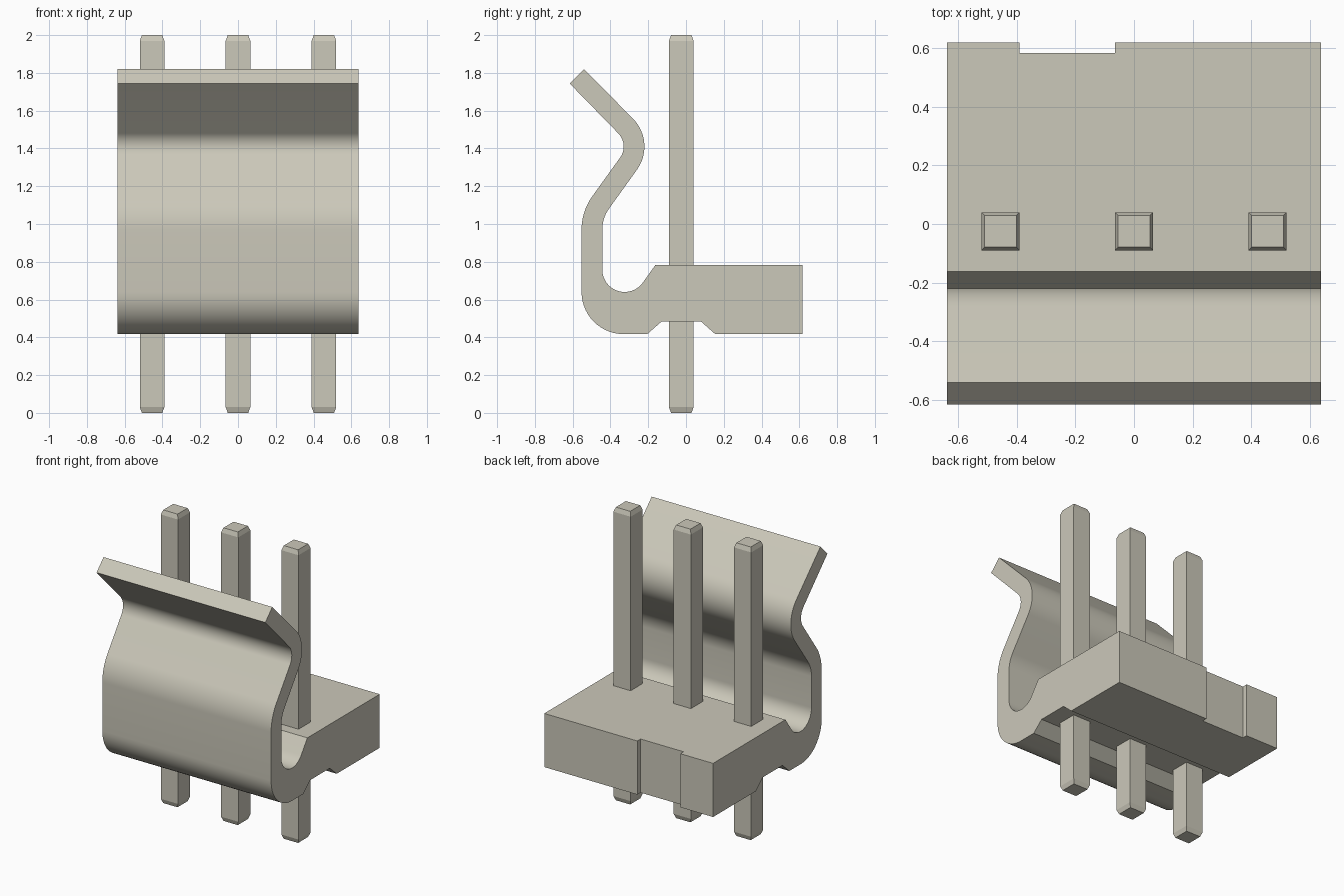
import bpy
import bmesh
from math import sin, cos, radians

default = bpy.data.objects.get("Cube")
if default:
    bpy.data.objects.remove(default, do_unlink=True)

# Warm light grey used everywhere
COLOUR = (0.60, 0.58, 0.49, 1.0)
mat = bpy.data.materials.new("warm light grey")
mat.use_nodes = True
mat.diffuse_color = COLOUR
mat.node_tree.nodes["Principled BSDF"].inputs["Base Color"].default_value = COLOUR


def make_object(name, bm):
    bmesh.ops.recalc_face_normals(bm, faces=bm.faces)
    mesh = bpy.data.meshes.new(name)
    bm.to_mesh(mesh)
    bm.free()
    mesh.materials.append(mat)
    obj = bpy.data.objects.new(name, mesh)
    bpy.context.collection.objects.link(obj)
    return obj


def make_box(name, low, high):
    bm = bmesh.new()
    bmesh.ops.create_cube(bm, size=1)
    for v in bm.verts:
        v.co = [(a + b) / 2 + c * (b - a) for a, b, c in zip(low, high, v.co)]
    return make_object(name, bm)


def arc(y, z, radius, start, end, steps=14):
    angles = [radians(start + (end - start) * i / steps) for i in range(steps + 1)]
    return [(y + radius * cos(a), z + radius * sin(a)) for a in angles]


# Housing: block and curved locking tab in one side profile
HALF_WIDTH = 0.637
profile = [(0.618, 0.417), (0.618, 0.783), (-0.162, 0.783)]
profile += arc(-0.325, 0.758, 0.118, -35, -180, 20)    # inside of the channel
profile += arc(-0.25, 0.97, 0.193, 180, 145)           # inside of the lower bend
profile += arc(-0.43, 1.41, 0.21, -35, 45)             # outside of the upper bend
profile += [(-0.54, 1.82), (-0.615, 1.743)]            # tip of the tab
profile += arc(-0.43, 1.41, 0.10, 45, -35)             # inside of the upper bend
profile += arc(-0.25, 0.97, 0.303, 145, 180)           # outside of the lower bend
profile += arc(-0.33, 0.64, 0.223, 180, 270)           # rounded front foot
profile += [(-0.205, 0.417), (-0.13, 0.483), (0.08, 0.483), (0.155, 0.417)]

bm = bmesh.new()
side = bm.faces.new([bm.verts.new((-HALF_WIDTH, y, z)) for y, z in profile])
extruded = bmesh.ops.extrude_face_region(bm, geom=[side])["geom"]
moved = [v for v in extruded if isinstance(v, bmesh.types.BMVert)]
bmesh.ops.translate(bm, verts=moved, vec=(2 * HALF_WIDTH, 0, 0))
housing = make_object("housing", bm)

# Shallow keying notch in the back
cutter = make_box("notch_cutter", (-0.39, 0.583, 0.3), (-0.065, 0.7, 0.9))
cutter.hide_render = True
notch = housing.modifiers.new("notch", 'BOOLEAN')
notch.operation = 'DIFFERENCE'
notch.solver = 'EXACT'
notch.object = cutter
bpy.ops.object.select_all(action='DESELECT')
housing.select_set(True)
bpy.context.view_layer.objects.active = housing
bpy.ops.object.modifier_apply(modifier=notch.name)
bpy.data.objects.remove(cutter, do_unlink=True)
bpy.ops.object.shade_smooth_by_angle(angle=radians(25))

# Square pins with tapered ends
PIN_Y, PIN_HALF, TAPER = -0.025, 0.065, 0.03
for name, x in (("right_pin", -0.455), ("middle_pin", 0), ("left_pin", 0.455)):
    bm = bmesh.new()
    rings = []
    for z, r in ((0, 0.054), (TAPER, PIN_HALF), (2 - TAPER, PIN_HALF), (2, 0.054)):
        corners = ((-r, -r), (r, -r), (r, r), (-r, r))
        rings.append([bm.verts.new((x + a, PIN_Y + b, z)) for a, b in corners])
    for low, high in zip(rings, rings[1:]):
        for i in range(4):
            j = (i + 1) % 4
            bm.faces.new((low[i], low[j], high[j], high[i]))
    bm.faces.new(rings[0])
    bm.faces.new(rings[-1])
    make_object(name, bm)
